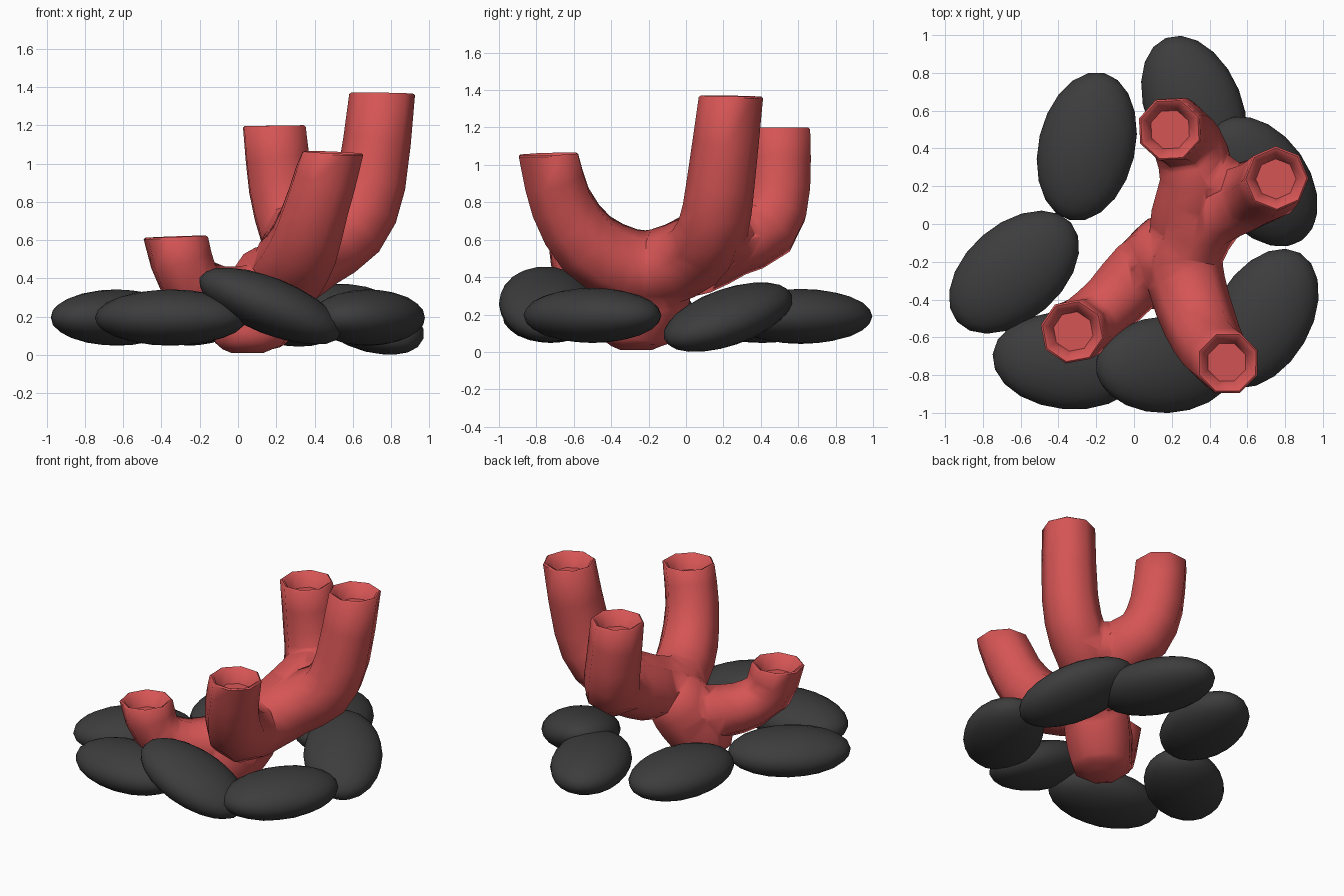
import bpy, bmesh, math
from mathutils import Vector, Matrix

if "Cube" in bpy.data.objects:
    bpy.data.objects.remove(bpy.data.objects["Cube"])


def material(name, rgb):
    m = bpy.data.materials.new(name)
    m.diffuse_color = (*rgb, 1)
    m.use_nodes = True
    m.node_tree.nodes["Principled BSDF"].inputs["Base Color"].default_value = m.diffuse_color
    return m


RED = material("coral red", (0.67, 0.09, 0.09))
DARK = material("dark rock", (0.046, 0.046, 0.046))
SIDES = 8


def finish(bm, name, mat):
    bmesh.ops.recalc_face_normals(bm, faces=bm.faces)
    me = bpy.data.meshes.new(name)
    bm.to_mesh(me)
    bm.free()
    me.materials.append(mat)
    ob = bpy.data.objects.new(name, me)
    bpy.context.collection.objects.link(ob)
    return ob


def select(ob):
    bpy.ops.object.select_all(action='DESELECT')
    ob.select_set(True)
    bpy.context.view_layer.objects.active = ob


def smooth_path(pts, steps=2):
    # Catmull-Rom through (x, y, z, radius) points
    p = [Vector(q) for q in pts]
    p = [2 * p[0] - p[1]] + p + [2 * p[-1] - p[-2]]
    out = []
    for i in range(1, len(p) - 2):
        a, b, c, d = p[i - 1:i + 3]
        for k in range(steps):
            t = k / steps
            out.append(0.5 * (2 * b + (c - a) * t + (2 * a - 5 * b + 4 * c - d) * t * t
                              + (3 * b - a - 3 * c + d) * t ** 3))
    return out + [p[-2]]


def tube(name, pts, start="plain", end="plain"):
    path = smooth_path(pts)
    n = len(path)
    pos = [q.xyz for q in path]
    rings = []
    u = Vector((0.92, 0.38, 0))
    for i in range(n):
        t = (pos[min(i + 1, n - 1)] - pos[max(i - 1, 0)]).normalized()
        style = start if i == 0 else end if i == n - 1 else "plain"
        if style != "plain":          # visible ends are cut almost level
            level = Vector((0, 0, math.copysign(1, t.z)))
            t = t.lerp(level, 0.85).normalized()
        u = (u - t * u.dot(t)).normalized()
        rings.append((pos[i], t, u.copy(), path[i][3]))

    def mouth(ring, sign):
        # rim and funnel-shaped recess of an open tip
        p, t, uu, r = ring
        out = t * sign
        return [(p + out * 0.008, t, uu, r * 0.94), (p, t, uu, r * 0.84),
                (p - out * 0.09, t, uu, r * 0.62)]

    if end == "open":
        rings += mouth(rings[-1], 1)
    if start == "open":
        rings = mouth(rings[0], -1)[::-1] + rings
    bm = bmesh.new()
    loops = []
    for p, t, uu, r in rings:
        v = t.cross(uu)
        loops.append([bm.verts.new(p + r * (uu * math.cos(a) + v * math.sin(a)))
                      for a in (2 * math.pi * k / SIDES for k in range(SIDES))])
    for a, b in zip(loops, loops[1:]):
        for k in range(SIDES):
            j = (k + 1) % SIDES
            bm.faces.new((a[k], a[j], b[j], b[k]))
    bm.faces.new(loops[0][::-1])
    bm.faces.new(loops[-1])
    return finish(bm, name, RED)


# Two tall branches joined by a saddle over the trunk
coral = tube("coral", [
    (0.495, -0.735, 1.05, 0.172), (0.42, -0.67, 0.80, 0.177), (0.35, -0.53, 0.58, 0.195),
    (0.28, -0.32, 0.46, 0.205), (0.27, -0.14, 0.45, 0.21), (0.40, 0.06, 0.54, 0.205),
    (0.595, 0.145, 0.665, 0.19), (0.695, 0.185, 0.90, 0.182), (0.753, 0.24, 1.36, 0.172)],
    "open", "open")

# Rear branch, web filling the rear fork, low front branch and the trunk
parts = [
    tube("rear_branch", [
        (0.24, -0.12, 0.44, 0.17), (0.29, 0.04, 0.50, 0.205), (0.335, 0.25, 0.60, 0.20),
        (0.28, 0.435, 0.67, 0.185), (0.225, 0.495, 0.88, 0.18), (0.19, 0.50, 1.19, 0.174)],
        end="open"),
    tube("fork_web", [
        (0.27, 0.33, 0.64, 0.12), (0.36, 0.26, 0.62, 0.165), (0.47, 0.19, 0.62, 0.165),
        (0.58, 0.16, 0.65, 0.14)]),
    tube("low_branch", [
        (0.16, -0.17, 0.32, 0.17), (0.04, -0.25, 0.29, 0.185), (-0.12, -0.42, 0.30, 0.17),
        (-0.26, -0.54, 0.40, 0.165), (-0.325, -0.57, 0.61, 0.172)],
        end="open"),
    tube("trunk", [
        (0.05, -0.265, 0.01, 0.09), (0.05, -0.265, 0.055, 0.185), (0.065, -0.255, 0.14, 0.21),
        (0.13, -0.205, 0.27, 0.225), (0.20, -0.15, 0.41, 0.215), (0.25, -0.10, 0.50, 0.13)],
        start="level"),
]

# Merge the branches into one coral body
for part in parts:
    mod = coral.modifiers.new("join", 'BOOLEAN')
    mod.operation = 'UNION'
    mod.solver = 'EXACT'
    mod.object = part
    select(coral)
    bpy.ops.object.modifier_apply(modifier=mod.name)
    bpy.data.objects.remove(part)
select(coral)
bpy.ops.object.shade_smooth_by_angle(angle=math.radians(55))

# Ring of flattened rocks: x, y, z, turn, lift of the long axis (degrees)
ROCKS = [
    (0.318, 0.614, 0.19, 112, 0),
    (-0.25, 0.41, 0.195, 77, 0),
    (-0.635, -0.255, 0.195, 41, 0),
    (-0.35, -0.725, 0.195, -5, 0),
    (0.17, -0.745, 0.255, 2, -22),
    (0.68, -0.50, 0.195, 60, 0),
    (0.67, 0.225, 0.186, 125, 18),
]
for i, (x, y, z, turn, lift) in enumerate(ROCKS):
    bm = bmesh.new()
    bmesh.ops.create_icosphere(bm, subdivisions=3, radius=1)
    m = (Matrix.Translation((x, y, z)) @ Matrix.Rotation(math.radians(turn), 4, 'Z')
         @ Matrix.Rotation(math.radians(-lift), 4, 'Y') @ Matrix.Diagonal((0.40, 0.256, 0.147, 1)))
    bm.transform(m)
    rock = finish(bm, f"rock_{i + 1}", DARK)
    select(rock)
    bpy.ops.object.shade_smooth()
